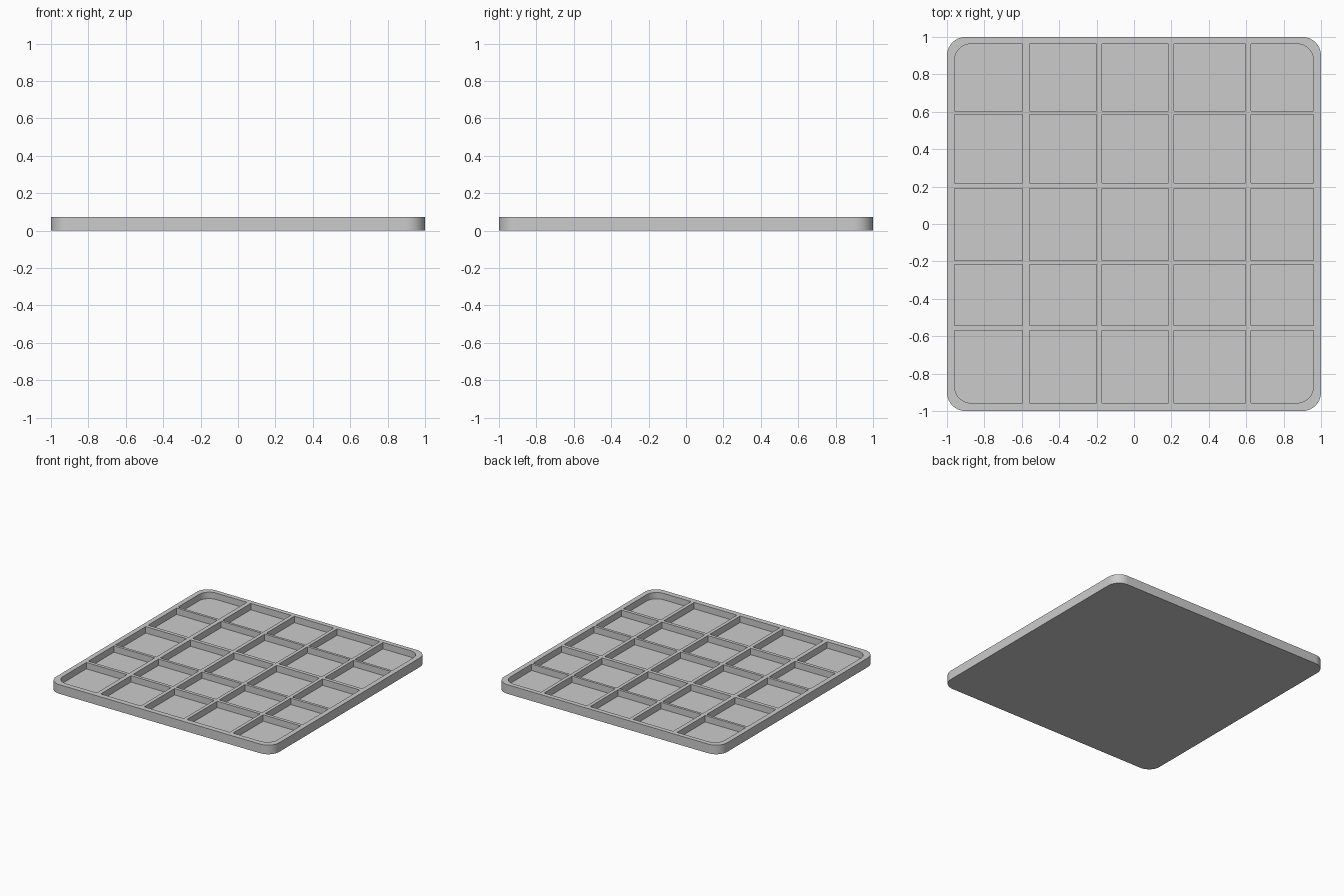
import bpy, bmesh
from mathutils import Matrix, Vector

if "Cube" in bpy.data.objects:
    bpy.data.objects.remove(bpy.data.objects["Cube"])

HEIGHT, FLOOR = 0.074, 0.022
OUTER_RADIUS, INNER_RADIUS = 0.10, 0.09
COLUMNS = [(-0.96, -0.595), (-0.56, -0.20), (-0.17, 0.185), (0.213, 0.597), (0.625, 0.96)]
ROWS = [(-0.957, -0.57), (-0.543, -0.217), (-0.195, 0.19), (0.22, 0.585), (0.605, 0.963)]

grey = bpy.data.materials.new("grey_plastic")
grey.use_nodes = True
grey.diffuse_color = (0.6, 0.6, 0.6, 1)
grey.node_tree.nodes["Principled BSDF"].inputs["Base Color"].default_value = (0.6, 0.6, 0.6, 1)


def add_block(bm, low, high, radius, is_rounded):
    """Box between two corners, rounding the upright edges picked by is_rounded(x, y)."""
    low, high = Vector(low), Vector(high)
    place = Matrix.Translation((low + high) / 2) @ Matrix.Diagonal((*(high - low), 1))
    verts = bmesh.ops.create_cube(bm, size=1, matrix=place)["verts"]
    edges = {e for v in verts for e in v.link_edges}
    upright = [e for e in edges
               if (e.verts[0].co - e.verts[1].co).xy.length < 1e-5
               and is_rounded(e.verts[0].co.x, e.verts[0].co.y)]
    if upright:
        bmesh.ops.bevel(bm, geom=upright, offset=radius, segments=14,
                        profile=0.5, affect='EDGES')


def make_object(name, bm):
    mesh = bpy.data.meshes.new(name)
    bm.to_mesh(mesh)
    bm.free()
    mesh.materials.append(grey)
    obj = bpy.data.objects.new(name, mesh)
    bpy.context.collection.objects.link(obj)
    return obj


# Solid slab with rounded corners
bm = bmesh.new()
add_block(bm, (-1, -1, 0), (1, 1, HEIGHT), OUTER_RADIUS, lambda x, y: True)
tray = make_object("compartment_tray", bm)

# One cutter per compartment; only the four tray corners are rounded
bm = bmesh.new()
for x0, x1 in COLUMNS:
    for y0, y1 in ROWS:
        add_block(bm, (x0, y0, FLOOR), (x1, y1, HEIGHT * 2), INNER_RADIUS,
                  lambda x, y: min(abs(x), abs(y)) > 0.9)
cutter = make_object("compartment_cutter", bm)
cutter.hide_render = True

# Sink the compartments, leaving rim and dividers
cut = tray.modifiers.new("compartments", 'BOOLEAN')
cut.operation, cut.solver, cut.object = 'DIFFERENCE', 'EXACT', cutter
bpy.ops.object.select_all(action='DESELECT')
tray.select_set(True)
bpy.context.view_layer.objects.active = tray
bpy.ops.object.modifier_apply(modifier=cut.name)
bpy.data.objects.remove(cutter)
bpy.ops.object.shade_smooth_by_angle()
